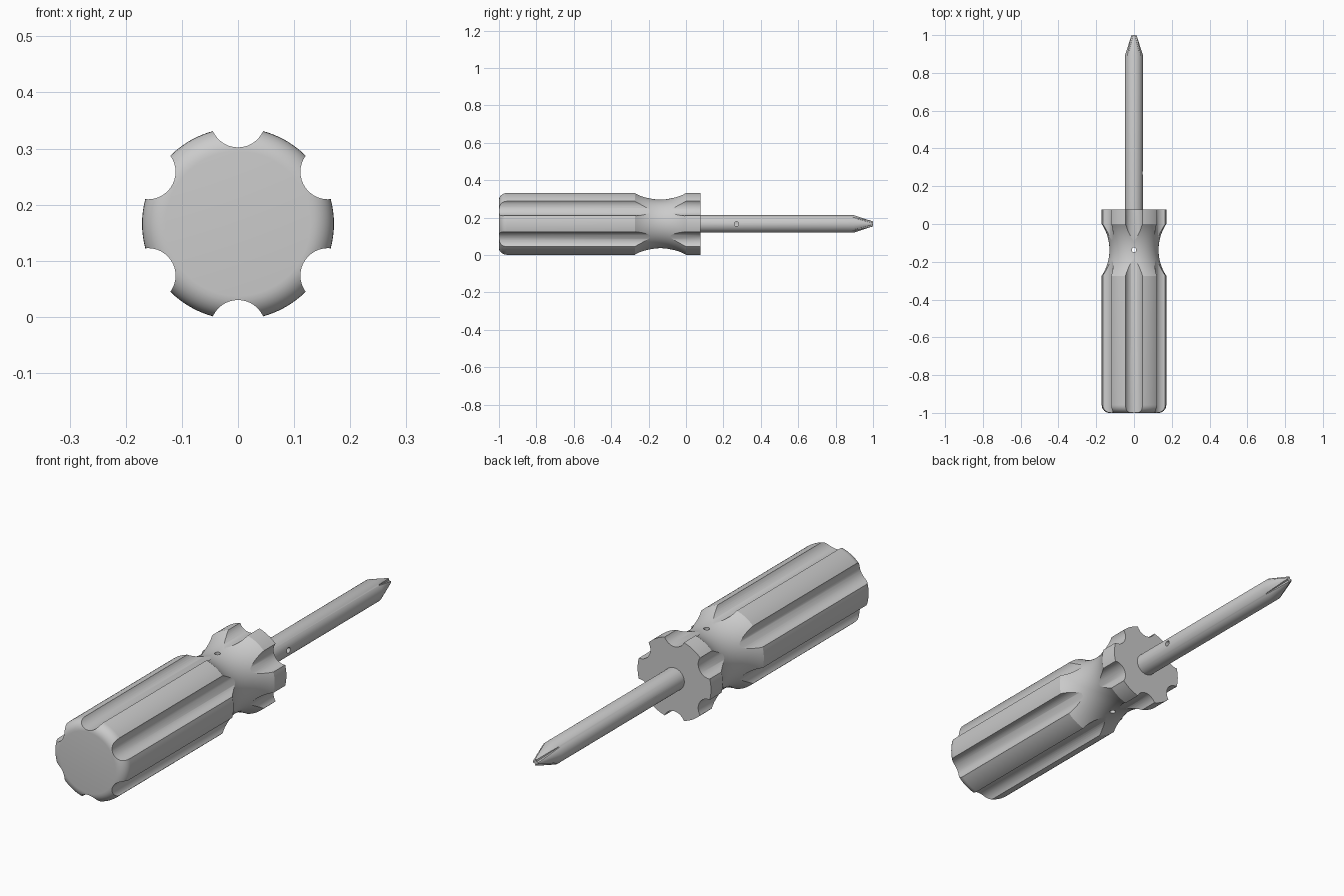
import bpy, bmesh, math
from mathutils import Matrix, Vector

AXIS_Z = 0.166   # height of the tool's long axis
BODY_R = 0.171

if "Cube" in bpy.data.objects:
    bpy.data.objects.remove(bpy.data.objects["Cube"], do_unlink=True)

grey = bpy.data.materials.new("light grey")
grey.use_nodes = True
colour = (0.6, 0.6, 0.6, 1)
grey.diffuse_color = colour
for node in grey.node_tree.nodes:
    if node.type == 'BSDF_PRINCIPLED':
        node.inputs["Base Color"].default_value = colour


def make_object(name, bm):
    bmesh.ops.recalc_face_normals(bm, faces=bm.faces)
    mesh = bpy.data.meshes.new(name)
    bm.to_mesh(mesh)
    bm.free()
    mesh.materials.append(grey)
    obj = bpy.data.objects.new(name, mesh)
    bpy.context.collection.objects.link(obj)
    return obj


def lathe(name, profile, segments):
    """Revolve (y, radius) points about the long axis and cap both ends."""
    bm = bmesh.new()
    rings = []
    for y, r in profile:
        angles = [math.tau * i / segments for i in range(segments)]
        rings.append([bm.verts.new((r * math.cos(a), y, AXIS_Z + r * math.sin(a)))
                      for a in angles])
    for low, high in zip(rings, rings[1:]):
        for i in range(segments):
            j = (i + 1) % segments
            bm.faces.new((low[i], low[j], high[j], high[i]))
    bm.faces.new(rings[0])
    bm.faces.new(rings[-1])
    return make_object(name, bm)


def rod(name, centre, direction, radius, length, segments=32):
    bm = bmesh.new()
    turn = Vector(direction).to_track_quat('Z', 'Y').to_matrix().to_4x4()
    bmesh.ops.create_cone(bm, cap_ends=True, segments=segments, radius1=radius,
                          radius2=radius, depth=length,
                          matrix=Matrix.Translation(centre) @ turn)
    return make_object(name, bm)


def cut(target, cutters):
    """Subtract each cutter, then discard it."""
    bpy.context.view_layer.objects.active = target
    for cutter in cutters:
        cutter.hide_render = True
        mod = target.modifiers.new("cut", 'BOOLEAN')
        mod.operation = 'DIFFERENCE'
        mod.solver = 'EXACT'
        mod.object = cutter
        bpy.ops.object.modifier_apply(modifier=mod.name)
        bpy.data.objects.remove(cutter, do_unlink=True)


def smooth(obj):
    bpy.ops.object.select_all(action='DESELECT')
    obj.select_set(True)
    bpy.context.view_layer.objects.active = obj
    bpy.ops.object.shade_smooth_by_angle(angle=math.radians(25))


# Handle: rounded butt, straight grip, concave waist, collar
fillet, steps = 0.042, 8
profile = []
for i in range(steps + 1):
    a = math.pi / 2 * i / steps
    profile.append((-1 + fillet * (1 - math.sin(a)),
                    BODY_R - fillet * (1 - math.cos(a))))
profile.reverse()
profile.sort(key=lambda p: p[0])
waist_y, half, depth = -0.137, 0.137, 0.041
arc_r = (half ** 2 + depth ** 2) / (2 * depth)
for i in range(21):
    d = -half + 2 * half * i / 20
    profile.append((waist_y + d,
                    BODY_R - depth + arc_r - math.sqrt(arc_r ** 2 - d ** 2)))
profile.append((0.078, BODY_R))
handle = lathe("handle", profile, 96)

# Six grip flutes and the cross hole through the waist
flutes = []
for k in range(6):
    a = math.radians(30 + 60 * k)
    centre = (0.185 * math.cos(a), -0.45, AXIS_Z + 0.185 * math.sin(a))
    flutes.append(rod("flute_cutter", centre, (0, 1, 0), 0.049, 1.4, 40))
hole = rod("handle_hole_cutter", (0, waist_y, AXIS_Z), (0, 0, 1), 0.012, 0.6, 20)
cut(handle, flutes + [hole])
smooth(handle)

# Shaft with a tapered tip
SHAFT_R = 0.047
shaft = lathe("shaft", [(0.06, SHAFT_R), (0.895, SHAFT_R), (1.0, 0.013)], 48)


def groove(quadrant):
    """Sloping V wedge that leaves a cross-shaped driver tip."""
    bm = bmesh.new()
    ends = []
    for y, a in ((0.88, 0.036), (1.01, 0.002)):
        points = ((a, a), (a + 0.1, a - 0.012), (a - 0.012, a + 0.1))
        ends.append([bm.verts.new((x, y, z)) for x, z in points])
    bm.faces.new(ends[0])
    bm.faces.new(ends[1])
    for i in range(3):
        j = (i + 1) % 3
        bm.faces.new((ends[0][i], ends[0][j], ends[1][j], ends[1][i]))
    bmesh.ops.rotate(bm, verts=bm.verts,
                     matrix=Matrix.Rotation(math.pi / 2 * quadrant, 3, 'Y'))
    bmesh.ops.translate(bm, verts=bm.verts, vec=(0, 0, AXIS_Z))
    return make_object("groove_cutter", bm)


# Driver grooves and the cross hole through the shaft
side_hole = rod("shaft_hole_cutter", (0, 0.27, AXIS_Z), (1, 0, 0), 0.012, 0.3, 20)
cut(shaft, [groove(q) for q in range(4)] + [side_hole])
smooth(shaft)
